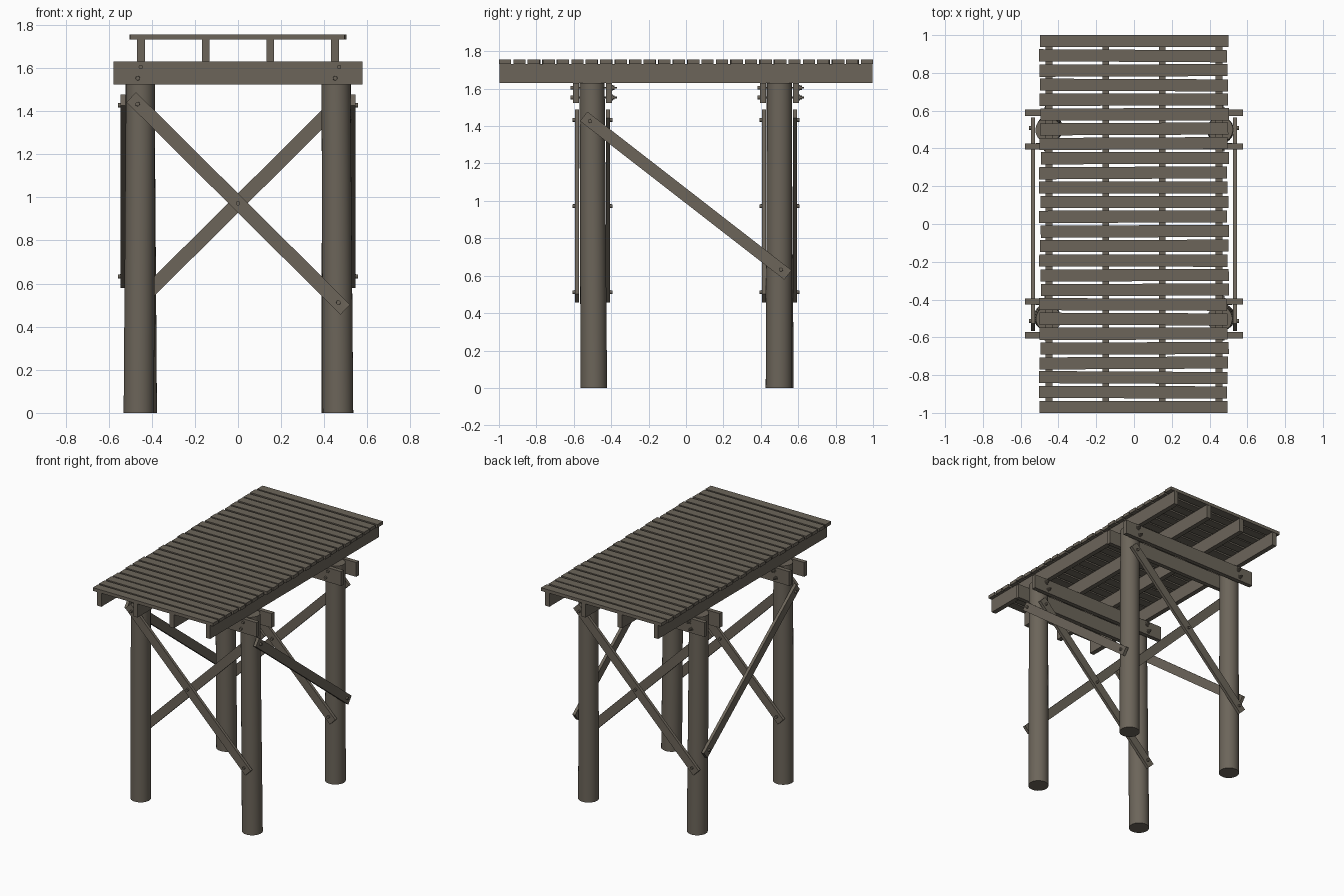
import bpy, bmesh, random
from mathutils import Vector, Matrix

if "Cube" in bpy.data.objects:
    bpy.data.objects.remove(bpy.data.objects["Cube"])

random.seed(4)
wood = bpy.data.materials.new("weathered_grey_wood")
wood.diffuse_color = (0.150, 0.130, 0.102, 1)
wood.use_nodes = True
wood.node_tree.nodes["Principled BSDF"].inputs["Base Color"].default_value = wood.diffuse_color


def finish(bm, name, smooth=False):
    bmesh.ops.recalc_face_normals(bm, faces=bm.faces)
    me = bpy.data.meshes.new(name)
    bm.to_mesh(me)
    bm.free()
    ob = bpy.data.objects.new(name, me)
    bpy.context.collection.objects.link(ob)
    me.materials.append(wood)
    if smooth:
        bpy.ops.object.select_all(action='DESELECT')
        ob.select_set(True)
        bpy.context.view_layer.objects.active = ob
        bpy.ops.object.shade_smooth_by_angle(angle=0.7)
    return ob


def board(name, a, b, width, thick, normal):
    """Rectangular timber from a to b; its broad face looks along normal."""
    a, b, n = Vector(a), Vector(b), Vector(normal).normalized()
    d = (b - a).normalized()
    w = n.cross(d)
    rot = Matrix((d, w, n)).transposed().to_4x4()
    size = Matrix.Diagonal(((b - a).length, width, thick, 1))
    bm = bmesh.new()
    bmesh.ops.create_cube(bm, size=1, matrix=Matrix.Translation((a + b) / 2) @ rot @ size)
    return finish(bm, name)


def add_rod(bm, a, b, r1, r2, sides):
    a, b = Vector(a), Vector(b)
    rot = (b - a).to_track_quat('Z', 'Y').to_matrix().to_4x4()
    bmesh.ops.create_cone(bm, cap_ends=True, segments=sides, radius1=r1, radius2=r2,
                          depth=(b - a).length,
                          matrix=Matrix.Translation((a + b) / 2) @ rot)


def bolt(name, p, direction, through=0.0):
    """Round head at p facing direction; a through bolt adds shank, nut and tip."""
    p, d = Vector(p), Vector(direction)
    bm = bmesh.new()
    add_rod(bm, p - d * 0.02, p + d * 0.012, 0.011, 0.010, 12)
    if through:
        q = p - d * through
        add_rod(bm, p, q - d * 0.026, 0.005, 0.005, 8)
        add_rod(bm, q, q - d * 0.004, 0.016, 0.016, 12)
        add_rod(bm, q - d * 0.004, q - d * 0.014, 0.011, 0.011, 6)
    return finish(bm, name, True)


# round posts, each leaning very slightly: bottom x, y then top x, y
posts = {"front_left_post": (-0.460, -0.493, -0.452, -0.503),
         "front_right_post": (0.464, -0.493, 0.454, -0.502),
         "back_left_post": (-0.447, 0.505, -0.455, 0.497),
         "back_right_post": (0.458, 0.497, 0.457, 0.500)}
for name, (x0, y0, x1, y1) in posts.items():
    bm = bmesh.new()
    add_rod(bm, (x0, y0, 0), (x1, y1, 1.63), 0.071, 0.067, 32)
    finish(bm, name, True)

# two identical bents: paired cap beams and crossed braces
for end, yc in (("front", -0.5), ("back", 0.5)):
    for side, s in (("near", -1), ("far", 1)):
        y = yc + s * 0.089
        board(f"{end}_{side}_cap_beam", (-0.577, y, 1.577), (0.577, y, 1.577),
              0.107, 0.032, (0, 1, 0))
        y = yc + s * 0.083
        m = -s
        board(f"{end}_{side}_cross_brace", (-0.495 * m, y, 1.465), (0.498 * m, y, 0.479),
              0.064, 0.022, (0, 1, 0))
        for i, (x, z) in enumerate(((-0.466, 1.433), (0, 0.972), (0.466, 0.512))):
            bolt(f"{end}_{side}_brace_bolt_{i}", (x * m, yc + s * 0.094, z), (0, s, 0))
    for i, (x, z) in enumerate(((-0.451, 1.605), (-0.465, 1.553),
                                (0.469, 1.605), (0.451, 1.553))):
        bolt(f"{end}_cap_bolt_{i}", (x, yc - 0.105, z), (0, -1, 0), 0.21)

# single diagonal brace along each side
for side, s in (("left", -1), ("right", 1)):
    x = s * 0.534
    board(f"{side}_side_brace", (x, -0.547, 1.452), (x, 0.545, 0.604),
          0.064, 0.022, (1, 0, 0))
    for i, (y, z) in enumerate(((-0.514, 1.427), (0.508, 0.633))):
        bolt(f"{side}_side_brace_bolt_{i}", (s * 0.545, y, z), (s, 0, 0))

# stringers running the full length
for i, x in enumerate((-0.45, -0.15, 0.15, 0.45)):
    board(f"stringer_{i}", (x, -0.998, 1.681), (x, 0.998, 1.681), 0.102, 0.036, (1, 0, 0))

# deck planks, laid a little unevenly
count = 26
for i in range(count):
    y = -0.968 + i * 1.936 / (count - 1)
    dx = random.uniform(-0.006, 0.006)
    t = random.uniform(-0.003, 0.003) if 0 < i < count - 1 else 0
    board(f"deck_plank_{i}", (-0.498 + dx, y - t, 1.744), (0.498 + dx, y + t, 1.744),
          0.064, 0.024, (0, 0, 1))
